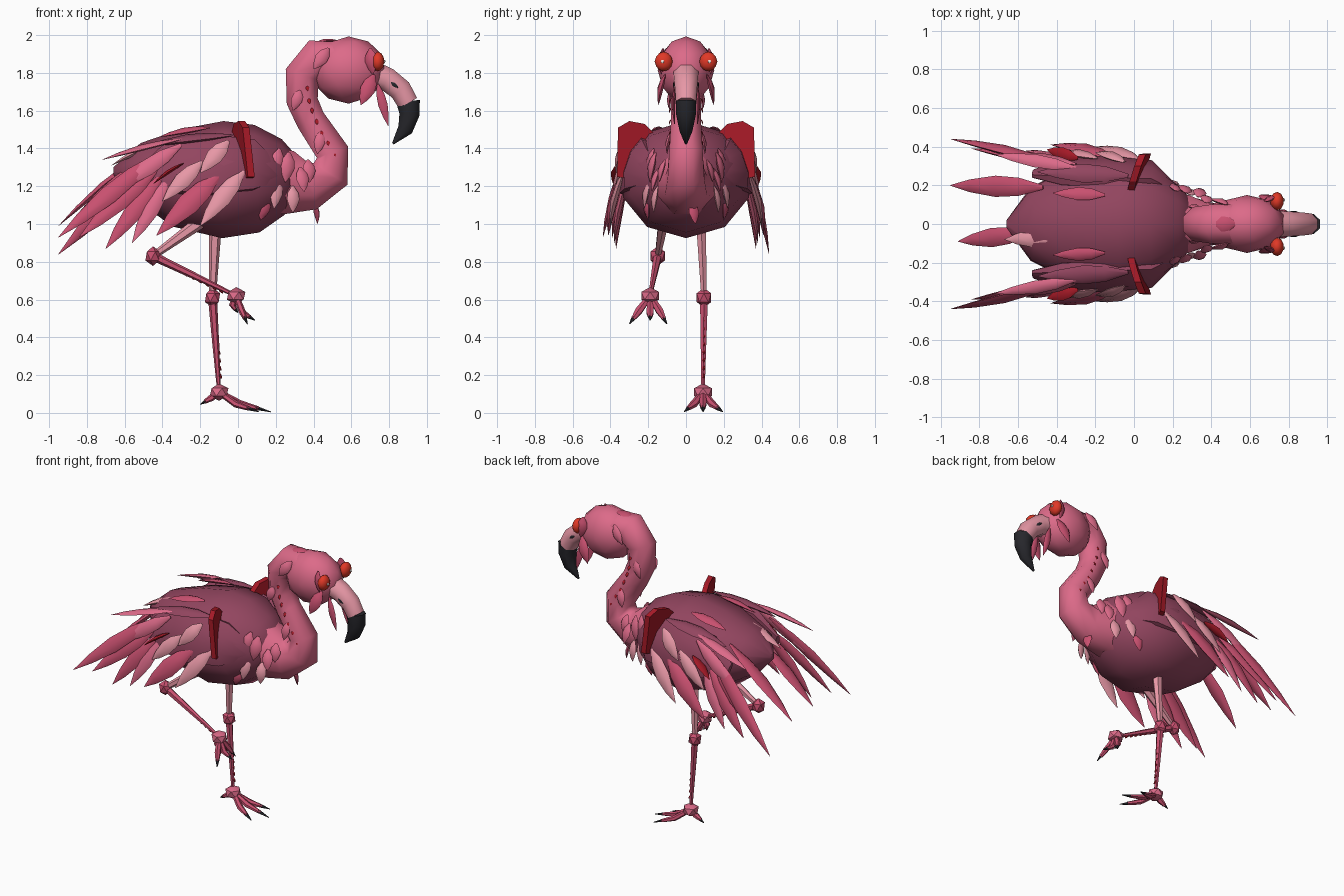
import bpy, bmesh, math
from mathutils import Vector as V

mats = {}
for name, c in dict(plum=(.29, .06, .115), pink=(.72, .145, .25), blush=(.80, .31, .38),
                    rose=(.58, .08, .16), red=(.38, .01, .02), black=(.02, .02, .025),
                    orange=(.75, .04, .02), white=(.9, .8, .75)).items():
    mats[name] = bpy.data.materials.new(name)
    mats[name].diffuse_color = (*c, 1)


def finish(name, bm, mat, angle=38):
    bmesh.ops.recalc_face_normals(bm, faces=bm.faces)
    me = bpy.data.meshes.new(name)
    bm.to_mesh(me)
    bm.free()
    me.shade_smooth()
    me.set_sharp_from_angle(angle=math.radians(angle))
    me.materials.append(mats[mat])
    ob = bpy.data.objects.new(name, me)
    bpy.context.collection.objects.link(ob)
    return ob


def loft(name, pts, n, mat, ref=(0, 1, 0), angle=38):
    """Tube through (x, y, z, radius along ref, other radius)."""
    bm = bmesh.new()
    P = [V(p[:3]) for p in pts]
    rings = []
    for i, p in enumerate(pts):
        t = (P[min(i + 1, len(P) - 1)] - P[max(i - 1, 0)]).normalized()
        a = V(ref)
        a = (a - t * a.dot(t)).normalized()
        b = t.cross(a)
        rings.append([bm.verts.new(P[i] + a * p[3] * math.cos(k) + b * p[4] * math.sin(k))
                      for k in [(j + .5) * math.tau / n for j in range(n)]])
    for r, s in zip(rings, rings[1:]):
        for j in range(n):
            bm.faces.new((r[j], r[(j + 1) % n], s[(j + 1) % n], s[j]))
    bm.faces.new(rings[0])
    bm.faces.new(rings[-1])
    return finish(name, bm, mat, angle)


def feather(name, root, tip, w, mat, normal, thick=.4):
    a, b = V(root), V(tip)
    n = V(normal).normalized()
    pts = []
    for t, k in ((0, .2), (.25, .85), (.5, 1), (.78, .6), (1, .03)):
        p = a.lerp(b, t) + n * w * .25 * math.sin(math.pi * t)
        pts.append((*p, w * k * thick, w * k))
    return loft(name, pts, 6, mat, normal)


def ball(name, c, r, mat, sub=1):
    bm = bmesh.new()
    bmesh.ops.create_icosphere(bm, subdivisions=sub, radius=1)
    for v in bm.verts:
        v.co = V((v.co[i] * r[i] + c[i] for i in range(3)))
    return finish(name, bm, mat)


def path(rows):
    return [(x, 0, z, a, b) for x, z, a, b in rows]


# Body, neck, head and beak
loft("body", path([(-.66, 1.28, .02, .02), (-.53, 1.28, .2, .15), (-.32, 1.245, .31, .26),
                   (-.08, 1.235, .35, .31), (.1, 1.24, .31, .285), (.24, 1.25, .2, .2),
                   (.32, 1.25, .1, .1)]), 10, "plum", angle=45)
loft("neck", path([(.14, 1.23, .2, .2), (.28, 1.22, .16, .18), (.39, 1.205, .12, .14),
                   (.49, 1.265, .105, .115), (.5, 1.38, .095, .095), (.385, 1.55, .085, .085),
                   (.34, 1.65, .087, .09), (.34, 1.79, .095, .1), (.42, 1.88, .11, .11),
                   (.53, 1.88, .11, .09)]), 8, "pink", angle=55)
ball("head", (.585, 0, 1.815), (.2, .15, .178), "pink", 2)
loft("beak", path([(.7, 1.80, .075, .075), (.79, 1.765, .07, .068), (.86, 1.71, .064, .065),
                   (.9, 1.64, .058, .06)]), 8, "blush", angle=50)
loft("beak_tip", path([(.9, 1.65, .057, .068), (.908, 1.58, .056, .058),
                       (.885, 1.5, .037, .044), (.82, 1.425, .006, .006)]), 8, "black", angle=50)

for s in (-1, 1):
    # Eyes, lids, nostrils, cheek and crest feathers
    ball("eye", (.74, s * .118, 1.86), (.035, .048, .052), "orange", 2)
    ball("pupil", (.775, s * .125, 1.86), (.006, .01, .01), "white")
    feather("eyelid", (.70, s * .12, 1.93), (.715, s * .13, 1.79), .035, "rose", (-.4, s, 0))
    feather("nostril", (.81, s * .065, 1.75), (.85, s * .06, 1.72), .01, "black", (0, s, 0))
    for a, b, w, m in (((.72, .11, 1.79), (.65, .145, 1.63), .04, "rose"),
                       ((.74, .06, 1.74), (.795, .06, 1.52), .025, "rose"),
                       ((.48, .1, 1.93), (.4, .125, 1.82), .035, "pink"),
                       ((.33, .08, 1.71), (.29, .085, 1.6), .03, "pink"),
                       ((.44, .08, 1.49), (.42, .1, 1.37), .03, "pink")):
        feather("head_feather", (a[0], s * a[1], a[2]), (b[0], s * b[1], b[2]), w, m, (0, s, 0))
    # Row of dark quills along the neck
    for x, z in ((.365, 1.72), (.375, 1.65), (.39, 1.6), (.415, 1.54), (.44, 1.48),
                 (.475, 1.43), (.51, 1.37), (.52, 1.3)):
        feather("neck_quill", (x, s * .078, z + .015), (x + .005, s * .09, z - .015), .01,
                "red", (0, s, 0))
    # Breast feathers
    for a, b, w, m in (((.22, .17, 1.4), (.19, .2, 1.26), .035, "pink"),
                       ((.27, .16, 1.38), (.25, .19, 1.22), .04, "pink"),
                       ((.33, .14, 1.3), (.35, .18, 1.17), .035, "pink"),
                       ((.21, .19, 1.24), (.19, .22, 1.08), .035, "blush"),
                       ((.29, .15, 1.2), (.29, .17, 1.06), .035, "blush"),
                       ((.37, .11, 1.34), (.38, .14, 1.22), .035, "pink"),
                       ((.15, .2, 1.14), (.12, .2, 1.02), .035, "rose")):
        feather("breast_feather", (a[0], s * a[1], a[2]), (b[0], s * b[1], b[2]), w, m, (.3, s, 0))
    # Folded wing
    loft("wing", [(.2, s * .18, 1.27, .03, .06), (.08, s * .26, 1.31, .06, .15),
                  (-.15, s * .27, 1.31, .07, .18), (-.36, s * .27, 1.3, .06, .15),
                  (-.52, s * .26, 1.26, .02, .04)], 8, "plum", (0, s, .35), 45)
    # Red shoulder arch
    bm = bmesh.new()
    outline = ((.12, 1.43), (.22, 1.53), (.3, 1.545), (.36, 1.51), (.365, 1.25), (.31, 1.24),
               (.27, 1.4), (.2, 1.38))
    loops = [[bm.verts.new((-.07 + .33 * y + (1.45 - z) * .1 + d, s * y, z)) for y, z in outline]
             for d in (-.018, .018)]
    bm.faces.new(loops[0])
    bm.faces.new(loops[1])
    for i in range(8):
        j = (i + 1) % 8
        bm.faces.new((loops[0][i], loops[0][j], loops[1][j], loops[1][i]))
    finish("shoulder_arch", bm, "red", 20)
    feather("wing_spur", (-.29, s * .34, 1.32), (-.45, s * .385, 1.21), .035, "red", (-.6, 0, 1), .35)
    # Flight feathers and coverts
    for a, b, w, m in (((.03, .33, 1.28), (-.2, .4, .99), .05, "blush"),
                       ((-.05, .32, 1.44), (-.2, .37, 1.27), .045, "blush"),
                       ((-.19, .34, 1.33), (-.4, .37, 1.12), .045, "blush"),
                       ((-.1, .34, 1.26), (-.43, .41, .94), .06, "rose"),
                       ((-.36, .31, 1.25), (-.56, .38, .9), .045, "pink"),
                       ((-.4, .31, 1.26), (-.7, .37, .87), .05, "rose"),
                       ((-.42, .3, 1.3), (-.84, .39, .93), .05, "rose"),
                       ((-.42, .31, 1.37), (-.95, .44, .84 if s > 0 else .93), .05, "rose"),
                       ((-.3, .31, 1.42), (-.66, .36, 1.17), .045, "pink")):
        feather("wing_feather", (a[0], s * a[1], a[2]), (b[0], s * b[1], b[2]), w, m, (0, s, .3))
    for a, b, w, m in (((-.15, .15, 1.51), (-.42, .16, 1.46), .035, "rose"),
                       ((-.03, .25, 1.47), (-.5, .27, 1.41), .05, "plum"),
                       ((-.3, .29, 1.45), (-.72, .36, 1.34), .035, "pink")):
        feather("back_feather", (a[0], s * a[1], a[2]), (b[0], s * b[1], b[2]), w, m, (-.3, .3 * s, 1))

# Tail, crest, nape and throat feathers
feather("tail_feather", (-.47, .19, 1.39), (-.95, .2, .99), .055, "rose", (-.6, 0, 1))
feather("tail_feather", (-.55, -.05, 1.32), (-.91, -.09, .97), .05, "rose", (-.6, 0, 1))
feather("tail_covert", (-.38, -.07, 1.44), (-.67, -.08, 1.31), .045, "blush", (-.4, 0, 1))
feather("crest", (.53, 0, 1.97), (.39, 0, 1.95), .04, "rose", (-.3, 0, 1), .3)
feather("nape_feather", (.42, 0, 1.95), (.29, 0, 1.84), .04, "pink", (-1, 0, 1), .3)
feather("throat_feather", (.4, .03, 1.12), (.42, .05, 1.0), .03, "rose", (1, .5, 0))


def leg(hip, knee, ankle, toes):
    loft("thigh", [(*hip, .03, .035), (*knee, .016, .018)], 6, "blush")
    ball("knee", knee, (.045, .045, .052), "rose")
    k, a = V(knee), V(ankle)
    loft("shin", [(*k, .024, .024), (*k.lerp(a, .5), .017, .018), (*a, .01, .01)], 6, "rose")
    ball("ankle", ankle, (.055, .055, .046), "pink")
    # Spines on the back of the shin
    side = (a - k).cross(V((0, 1, 0))).normalized()
    side = -side if side.z > .3 else side
    for i in range(9):
        p = k.lerp(a, .15 + i * .085)
        feather("shin_spine", p - (a - k) * .03, p + side * .02 + (a - k) * .03, .01, "red", (0, 1, 0), .8)
    # Toes with dark claws
    for mid, tip in toes:
        m, t = V(mid), V(tip)
        loft("toe", [(*a, .016, .016), (*m, .022, .018), (*m.lerp(t, .6), .012, .011)], 6, "rose")
        loft("claw", [(*m.lerp(t, .5), .014, .012), (*t, .002, .002)], 5, "black")


leg((-.12, .08, 1.0), (-.135, .095, .61), (-.1, .09, .11),
    [((.01, .09, .05), (.175, .09, .005)), ((-.01, .14, .045), (.11, .195, .006)),
     ((-.01, .04, .045), (.11, -.01, .006)), ((-.14, .09, .08), (-.2, .09, .045))])
leg((-.2, -.12, 1.01), (-.45, -.15, .83), (-.01, -.19, .62),
    [((.025, -.19, .53), (.09, -.19, .49)), ((.02, -.25, .54), (.05, -.3, .47)),
     ((.02, -.14, .54), (.05, -.1, .47)), ((-.03, -.19, .57), (-.0, -.19, .53))])
